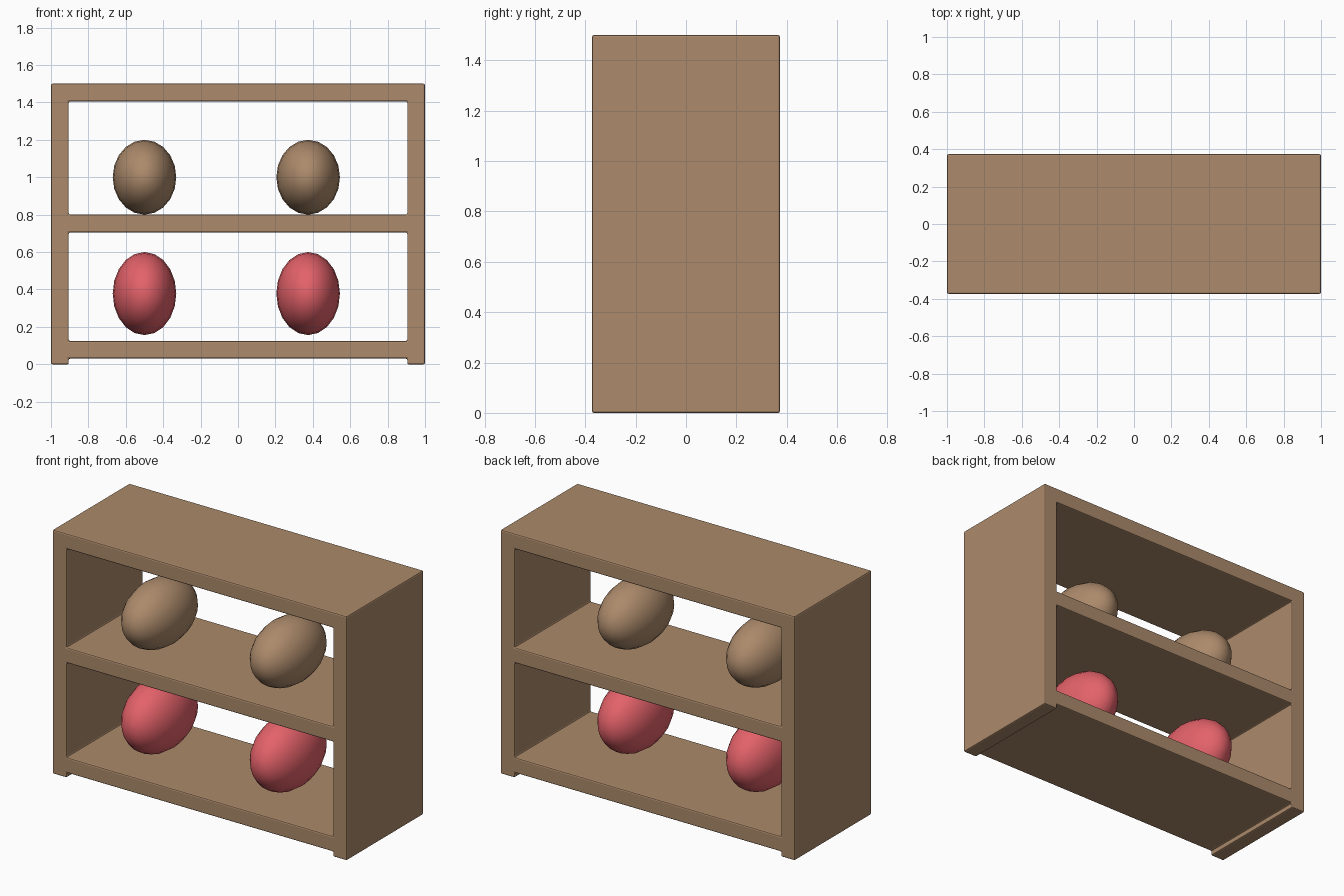
import bpy, bmesh, math
from mathutils import Matrix

if "Cube" in bpy.data.objects:
    bpy.data.objects.remove(bpy.data.objects["Cube"])


def material(name, rgb):
    m = bpy.data.materials.new(name)
    m.diffuse_color = (*rgb, 1.0)
    m.use_nodes = True
    m.node_tree.nodes["Principled BSDF"].inputs["Base Color"].default_value = m.diffuse_color
    return m


WOOD = material("brown wood", (0.413, 0.254, 0.147))
RED = material("soft red", (0.775, 0.122, 0.144))
DEPTH = 0.373  # half depth of the shelf unit


def make_object(name, bm, mat):
    mesh = bpy.data.meshes.new(name)
    bm.to_mesh(mesh)
    bm.free()
    mesh.materials.append(mat)
    obj = bpy.data.objects.new(name, mesh)
    bpy.context.collection.objects.link(obj)
    return obj


# Shelf frame: filled cells of a front-view grid, extruded through the depth
xs = [-1.0, -0.905, 0.905, 1.0]
zs = [0.0, 0.03, 0.125, 0.705, 0.80, 1.405, 1.5]
board_rows = {1, 3, 5}  # bottom, middle and top boards
bm = bmesh.new()
grid = [[bm.verts.new((x, -DEPTH, z)) for x in xs] for z in zs]
for r in range(len(zs) - 1):
    for c in range(3):
        if c != 1 or r in board_rows:
            bm.faces.new((grid[r][c], grid[r][c + 1], grid[r + 1][c + 1], grid[r + 1][c]))
extruded = bmesh.ops.extrude_face_region(bm, geom=bm.faces[:], use_keep_orig=True)
back = [v for v in extruded["geom"] if isinstance(v, bmesh.types.BMVert)]
bmesh.ops.translate(bm, verts=back, vec=(0, 2 * DEPTH, 0))
bmesh.ops.recalc_face_normals(bm, faces=bm.faces[:])
frame = make_object("shelf_frame", bm, WOOD)

# Softened board edges
bevel = frame.modifiers.new("edge_bevel", "BEVEL")
bevel.width = 0.008
bevel.segments = 2
bevel.limit_method = "ANGLE"
bevel.angle_limit = math.radians(40)


# Rounded items on the shelves, longest from front to back
def rounded_item(name, x, z, rz, mat):
    bm = bmesh.new()
    bmesh.ops.create_uvsphere(bm, u_segments=20, v_segments=12, radius=1.0)
    bmesh.ops.rotate(bm, verts=bm.verts[:], matrix=Matrix.Rotation(math.pi / 2, 3, "X"))
    bmesh.ops.scale(bm, verts=bm.verts[:], vec=(0.17, 0.286, rz))
    for f in bm.faces:
        f.smooth = True
    make_object(name, bm, mat).location = (x, -0.048, z)


for side, x in (("left", -0.5), ("right", 0.375)):
    rounded_item(f"upper_{side}_item", x, 1.0, 0.2, WOOD)
    rounded_item(f"lower_{side}_item", x, 0.378, 0.222, RED)
